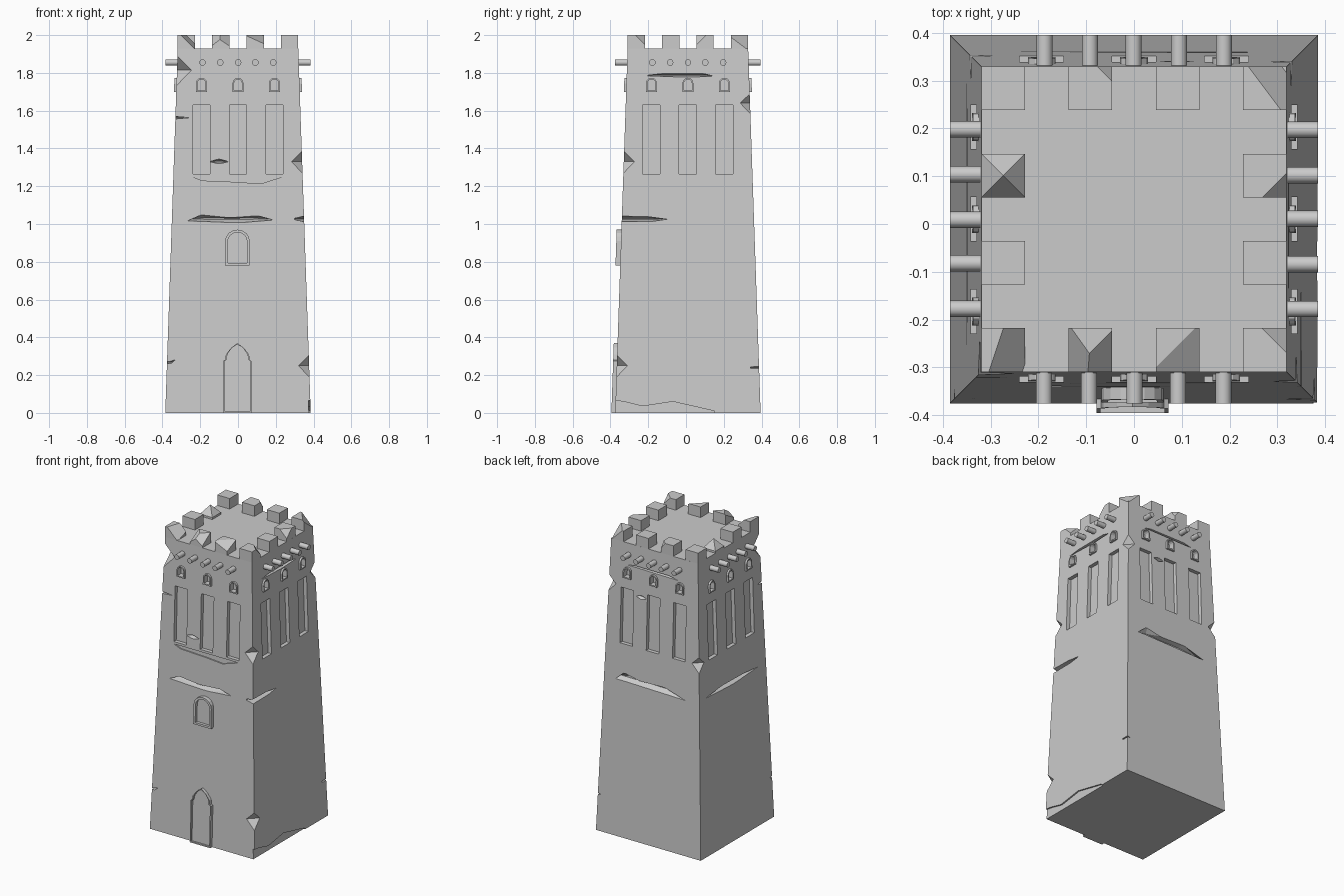
import bpy, bmesh
from math import pi, cos, sin
from mathutils import Matrix, Vector

if "Cube" in bpy.data.objects:
    bpy.data.objects.remove(bpy.data.objects["Cube"])

H = 1.93          # height of the roof deck
CY = 0.01         # tower axis offset in y
FRONT, RIGHT, BACK, LEFT = range(4)


def half(z):
    return 0.385 - 0.066 * z / H


def face_matrix(k):
    return Matrix.Translation((0, CY, 0)) @ Matrix.Rotation(k * pi / 2, 4, 'Z')


def make(name, bm):
    bmesh.ops.recalc_face_normals(bm, faces=bm.faces)
    me = bpy.data.meshes.new(name)
    bm.to_mesh(me)
    bm.free()
    ob = bpy.data.objects.new(name, me)
    bpy.context.collection.objects.link(ob)
    return ob


def wall_pt(u, z, d):
    """Point on a wall: u along, z up, d outward from the sloping surface."""
    return Vector((u, -(half(z) + d), z))


def prism(name, k, prof, inner, outer, pinch=1.0):
    """Profile on wall k extruded through the wall; pinch narrows the inside end."""
    bm = bmesh.new()
    n = len(prof)
    uc = sum(p[0] for p in prof) / n
    zc = sum(p[1] for p in prof) / n
    a = [bm.verts.new(wall_pt(u, z, outer)) for u, z in prof]
    b = [bm.verts.new(wall_pt(uc + (u - uc) * (0.9 if pinch < 1 else 1), zc + (z - zc) * pinch, inner))
         for u, z in prof]
    bm.faces.new(a)
    bm.faces.new(b)
    for i in range(n):
        j = (i + 1) % n
        bm.faces.new((a[i], a[j], b[j], b[i]))
    if pinch < 1:
        bmesh.ops.triangulate(bm, faces=bm.faces)
    bm.transform(face_matrix(k))
    return make(name, bm)


def frame(name, k, outer_prof, inner_prof, inner, outer):
    """Ring-shaped surround between two matching profiles."""
    bm = bmesh.new()
    rings = [[bm.verts.new(wall_pt(u, z, d)) for u, z in p]
             for p, d in ((outer_prof, outer), (inner_prof, outer), (inner_prof, inner), (outer_prof, inner))]
    n = len(outer_prof)
    for r in range(4):
        a, b = rings[r], rings[(r + 1) % 4]
        for i in range(n):
            j = (i + 1) % n
            bm.faces.new((a[i], a[j], b[j], b[i]))
    bm.transform(face_matrix(k))
    return make(name, bm)


def arch(c, z0, w, h, rise, seg=6, power=1.0):
    """Arched opening outline."""
    pts = [(c - w / 2, z0), (c + w / 2, z0)]
    for i in range(seg + 1):
        t = pi * i / seg
        pts.append((c + cos(t) * w / 2, z0 + h - rise + rise * sin(t) ** power))
    return pts


def rect(u0, u1, z0, z1):
    return [(u0, z0), (u1, z0), (u1, z1), (u0, z1)]


def notch(sx, sy, z, r):
    """Diamond bite centred on a vertical corner."""
    bm = bmesh.new()
    c = Vector((sx * (half(z) + 0.004), CY + sy * (half(z) + 0.004), z))
    v = [bm.verts.new(c + Vector(o) * r) for o in
         ((1, 0, 0), (0, 1, 0), (-1, 0, 0), (0, -1, 0), (0, 0, 1), (0, 0, -1))]
    for i in range(4):
        j = (i + 1) % 4
        bm.faces.new((v[i], v[j], v[4]))
        bm.faces.new((v[j], v[i], v[5]))
    return make("notch_cutter", bm)


# Tapered tower body
bm = bmesh.new()
low, top = [[bm.verts.new((sx * half(z), CY + sy * half(z), z))
             for sx, sy in ((-1, -1), (1, -1), (1, 1), (-1, 1))] for z in (0, H)]
bm.faces.new(low)
bm.faces.new(top)
for i in range(4):
    j = (i + 1) % 4
    bm.faces.new((low[i], low[j], top[j], top[i]))
body = make("tower_body", bm)

# Tall slots and small arched windows on every wall
cutters = []
for k in range(4):
    for u in (-0.193, 0.0, 0.193):
        cutters.append(prism("slot_cutter", k, rect(u - 0.046, u + 0.046, 1.265, 1.63), -0.025, 0.03))
        hole = arch(u, 1.708, 0.042, 0.058, 0.021)
        cutters.append(prism("window_cutter", k, hole, -0.025, 0.03))
        frame("small_window_frame", k, arch(u, 1.70, 0.058, 0.074, 0.029), hole, -0.01, 0.012)

# Cracks and gashes in the stone
gashes = [
    (FRONT, [(-0.27, 1.015), (0, 1.005), (0.19, 1.02), (0.1, 1.045), (-0.04, 1.035), (-0.19, 1.05)], 0.04),
    (FRONT, [(-0.15, 1.33), (-0.1, 1.318), (-0.05, 1.33), (-0.1, 1.345)], 0.03),
    (FRONT, [(-0.40, 1.55), (-0.255, 1.563), (-0.40, 1.575)], 0.04),
    (FRONT, [(-0.41, 0.25), (-0.36, 0.26), (-0.33, 0.285), (-0.37, 0.272), (-0.41, 0.268)], 0.02),
    (RIGHT, [(-0.40, 1.01), (-0.2, 1.012), (-0.11, 1.025), (-0.22, 1.04), (-0.40, 1.045)], 0.05),
    (RIGHT, [(-0.23, 1.785), (0, 1.776), (0.14, 1.782), (0.08, 1.797), (-0.13, 1.797)], 0.03),
    (RIGHT, [(0.33, 0.235), (0.41, 0.235), (0.41, 0.247), (0.33, 0.245)], 0.02),
    (BACK, [(-0.27, 1.02), (0.25, 1.01), (0.08, 1.06), (-0.08, 1.055), (-0.2, 1.08)], 0.03),
    (BACK, [(-0.2, 1.785), (0.18, 1.78), (0.1, 1.797), (-0.14, 1.797)], 0.02),
    (BACK, [(-0.13, 1.6), (-0.09, 1.585), (-0.05, 1.6), (-0.09, 1.615)], 0.02),
    (LEFT, [(-0.29, 1.03), (0, 1.015), (0.27, 1.03), (0.1, 1.045), (-0.1, 1.05)], 0.035),
]
for k, prof, depth in gashes:
    cutters.append(prism("gash_cutter", k, prof, -depth, 0.006, 0.2))
cutters.append(prism("ledge_cutter", FRONT, [(-0.24, 1.25), (-0.19, 1.23), (0, 1.222), (0.12, 1.213),
                                             (0.235, 1.25)], -0.008, 0.02))
cutters.append(prism("base_cutter", RIGHT, [(-0.42, -0.02), (0.15, -0.02), (0.14, 0.01), (-0.08, 0.06), (-0.24, 0.035),
                                            (-0.34, 0.06), (-0.42, 0.07)], -0.01, 0.03))

# Broken corners
for sx, sy, z, r in ((1, -1, 1.33, 0.065), (1, -1, 0.25, 0.065), (-1, -1, 1.815, 0.085),
                     (1, 1, 1.64, 0.06), (-1, 1, 1.27, 0.06)):
    cutters.append(notch(sx, sy, z, r))

bpy.context.view_layer.objects.active = body
for c in cutters:
    m = body.modifiers.new("cut", 'BOOLEAN')
    m.operation, m.solver, m.object = 'DIFFERENCE', 'EXACT', c
    bpy.ops.object.modifier_apply(modifier=m.name)
    bpy.data.objects.remove(c)

# Beam ends sticking out below the battlements
for k in range(4):
    bm = bmesh.new()
    for u in (-0.188, -0.094, 0.001, 0.092, 0.187):
        mat = Matrix.Translation((u, -0.33, 1.855)) @ Matrix.Rotation(pi / 2, 4, 'X')
        bmesh.ops.create_cone(bm, cap_ends=True, segments=12, radius1=0.017, radius2=0.017, depth=0.11, matrix=mat)
    bm.transform(face_matrix(k))
    beams = make("beam_ends", bm)
    for p in beams.data.polygons:
        p.use_smooth = len(p.vertices) == 4
    beams.data.set_sharp_from_angle(angle=0.7)

# Battlements: (column, row) -> chip planes given as point offset and normal
chips = {
    (0, 0): [((0.0, 0.0, 0.055), (0.9, -0.3, 0.9))],
    (1, 0): [((0.01, -0.01, 0.06), (0.6, -0.6, 0.9)), ((-0.02, 0, 0.06), (-0.7, -0.5, 0.9))],
    (2, 0): [((0, 0, 0.066), (0.5, -0.5, 1.1))],
    (3, 0): [((0.02, 0.02, 0.07), (0.8, 0.8, 0.8))],
    (0, 2): [((0, 0, 0.07), (s * a, s * (1 - a), 0.8)) for s in (1, -1) for a in (0, 1)],
    (3, 2): [((0.02, -0.02, 0.07), (0.8, -0.8, 0.8))],
    (1, 3): [((0.03, 0.03, 0.07), (0.8, 0.8, 0.6))],
    (3, 3): [((0.0, 0.0, 0.07), (0.8, 0.6, 0.8))],
}
for i in range(4):
    for j in range(4):
        if i in (1, 2) and j in (1, 2):
            continue
        bm = bmesh.new()
        bmesh.ops.create_cube(bm, size=1, matrix=Matrix.Translation((0, 0, 0.03)) @ Matrix.Diagonal((0.091, 0.091, 0.08, 1)))
        for co, no in chips.get((i, j), []):
            bmesh.ops.bisect_plane(bm, geom=bm.verts[:] + bm.edges[:] + bm.faces[:], plane_co=co,
                                   plane_no=no, clear_outer=True)
            bmesh.ops.holes_fill(bm, edges=bm.edges[:])
        bm.transform(Matrix.Translation((-0.2735 + i * 0.1823, CY - 0.2735 + j * 0.1823, H)))
        make("battlement", bm)

# Doorway: stepped surround, pointed head and door leaf
def door_outline(o):
    return [(-0.078 + o, 0.0 if o == 0 else 0.008), (0.072 - o, 0.0 if o == 0 else 0.008), (0.072 - o, 0.275),
            (0.063 - o, 0.28), (0.058 - o, 0.31), (0.03 - o / 2, 0.345), (-0.003, 0.37 - o),
            (-0.036 + o / 2, 0.345), (-0.064 + o, 0.31), (-0.069 + o, 0.28), (-0.078 + o, 0.275)]


frame("door_surround", FRONT, door_outline(0), door_outline(0.008), -0.02, 0.02)
prism("door_leaf", FRONT, door_outline(0.006), -0.02, 0.008)

# Middle window with raised surround
outer = arch(-0.003, 0.78, 0.13, 0.19, 0.06, 8)
inner = arch(-0.003, 0.793, 0.102, 0.163, 0.048, 8)
frame("window_surround", FRONT, outer, inner, -0.02, 0.025)
prism("window_pane", FRONT, inner, -0.02, 0.006)
